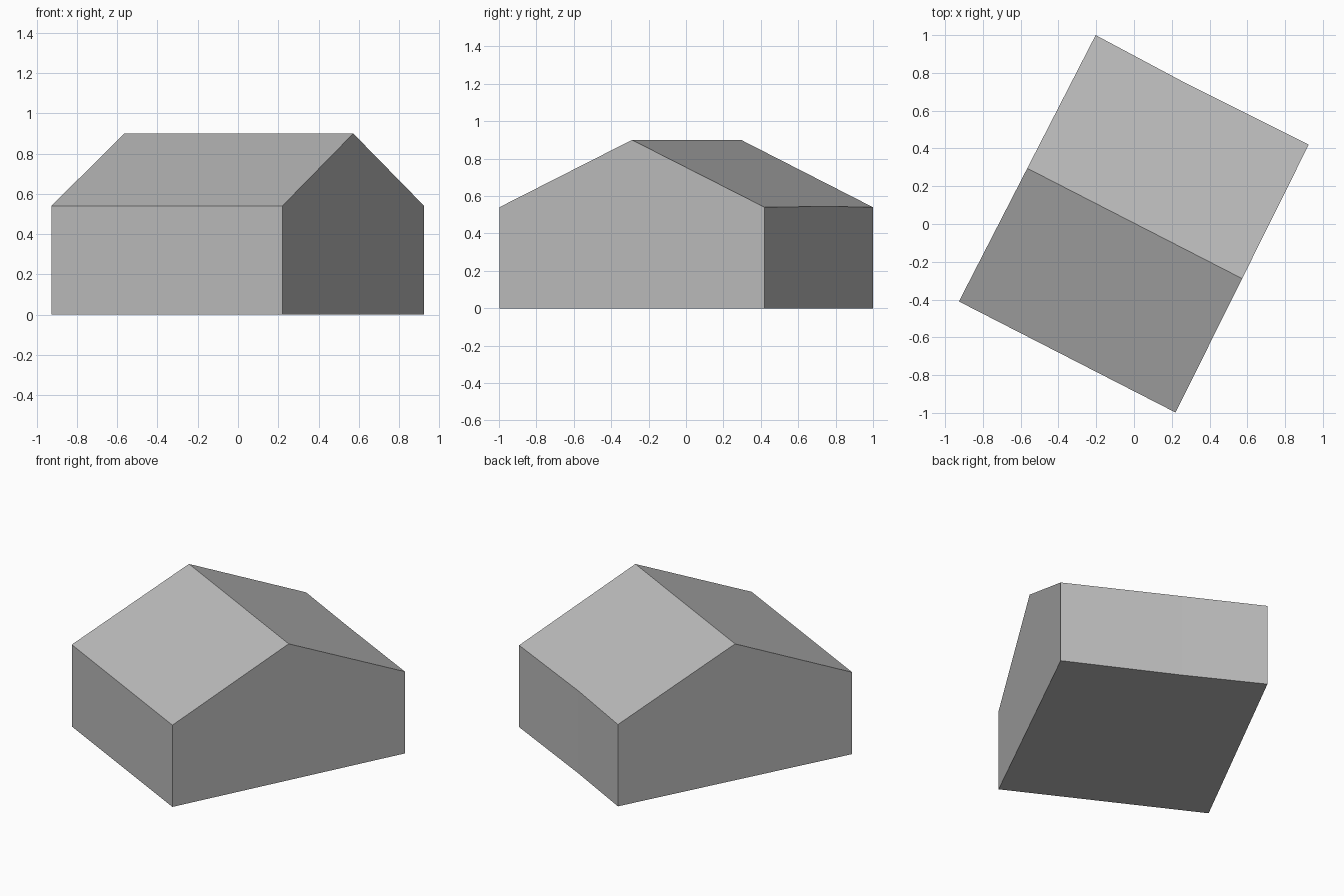
import bpy
import bmesh
from mathutils import Vector

if "Cube" in bpy.data.objects:
    bpy.data.objects.remove(bpy.data.objects["Cube"], do_unlink=True)

EAVE, RIDGE = 0.54, 0.90

# One plain grey for the whole building
grey = bpy.data.materials.new("plain_grey")
grey.use_nodes = True
colour = (0.5, 0.5, 0.5, 1.0)
grey.diffuse_color = colour
grey.node_tree.nodes["Principled BSDF"].inputs["Base Color"].default_value = colour

# Ground plan, counter-clockwise; the back wall bends in slightly
front_left = Vector((-0.927, -0.41))
front_right = Vector((0.22, -0.998))
back_right = Vector((0.925, 0.42))
back_bend = Vector((0.26, 0.753))
back_left = Vector((-0.203, 1.0))
plan = [front_left, front_right, back_right, back_bend, back_left]

bm = bmesh.new()


def ring(height):
    return [bm.verts.new((p.x, p.y, height)) for p in plan]


def ridge_end(a, b):
    mid = (a + b) / 2
    return bm.verts.new((mid.x, mid.y, RIDGE))


base = ring(0)
eave = ring(EAVE)
eave[3].co.z += 0.005
ridge_right = ridge_end(front_right, back_right)
ridge_left = ridge_end(front_left, back_left)

# Floor
bm.faces.new(base[::-1])

# Walls, with a gable point on the two ends
gables = {1: ridge_right, 4: ridge_left}
for i in range(len(plan)):
    j = (i + 1) % len(plan)
    wall = [base[i], base[j], eave[j]]
    if i in gables:
        wall.append(gables[i])
    bm.faces.new(wall + [eave[i]])

# Roof slopes
bm.faces.new((eave[0], eave[1], ridge_right, ridge_left))
bm.faces.new((eave[2], eave[3], eave[4], ridge_left, ridge_right))

bmesh.ops.recalc_face_normals(bm, faces=bm.faces)
mesh = bpy.data.meshes.new("gabled_building")
bm.to_mesh(mesh)
bm.free()
mesh.materials.append(grey)
building = bpy.data.objects.new("gabled_building", mesh)
bpy.context.collection.objects.link(building)
